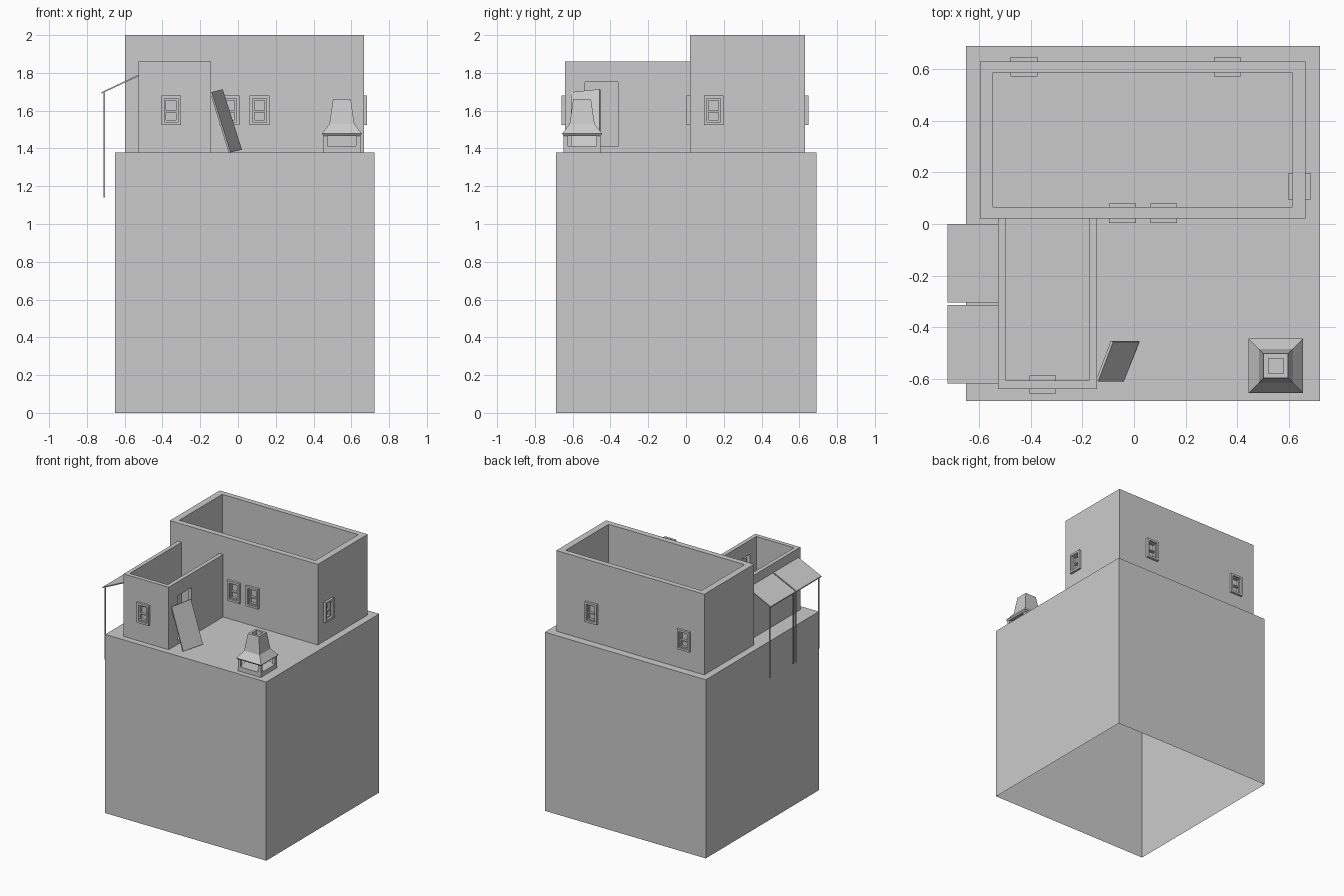
import bpy, bmesh
from mathutils import Vector

if "Cube" in bpy.data.objects:
    bpy.data.objects.remove(bpy.data.objects["Cube"])


def add_box(bm, lo, hi):
    lo, hi = Vector(lo), Vector(hi)
    for v in bmesh.ops.create_cube(bm, size=1)["verts"]:
        v.co = Vector(((lo[i] + hi[i]) / 2 + v.co[i] * (hi[i] - lo[i]) for i in range(3)))


def finish(name, bm):
    bmesh.ops.recalc_face_normals(bm, faces=bm.faces)
    me = bpy.data.meshes.new(name)
    bm.to_mesh(me)
    bm.free()
    ob = bpy.data.objects.new(name, me)
    bpy.context.collection.objects.link(ob)
    return ob


def boxes(name, *pairs):
    bm = bmesh.new()
    for lo, hi in pairs:
        add_box(bm, lo, hi)
    return finish(name, bm)


def cut(ob, lo, hi):
    cutter = boxes("cutter", (lo, hi))
    mod = ob.modifiers.new("cut", "BOOLEAN")
    mod.object, mod.operation, mod.solver = cutter, "DIFFERENCE", "EXACT"
    bpy.context.view_layer.objects.active = ob
    bpy.ops.object.modifier_apply(modifier=mod.name)
    bpy.data.objects.remove(cutter)


def window(wall, name, axis, u, lo, hi):
    """Opening plus framed window; u is the centre along the wall, lo..hi the depth."""
    def bar(u0, u1, z0, z1, d0, d1):
        if axis == "y":
            return (u + u0, d0, z0), (u + u1, d1, z1)
        return (d0, u + u0, z0), (d1, u + u1, z1)
    z0, z1, w, t, s = 1.525, 1.68, 0.052, 0.016, 0.009
    cut(wall, *bar(-w + 0.006, w - 0.006, z0 + 0.006, z1 - 0.006, lo - 0.02, hi + 0.02))
    m, a = (lo + hi) / 2, w - t
    e = 0.024
    boxes(name,
          # outer frame
          bar(-w, -a, z0, z1, lo, hi), bar(a, w, z0, z1, lo, hi),
          bar(-a, a, z0, z0 + t, lo, hi), bar(-a, a, z1 - t, z1, lo, hi),
          # sash and middle rail
          bar(-a, -a + s, z0 + t, z1 - t, m - e, m + e), bar(a - s, a, z0 + t, z1 - t, m - e, m + e),
          bar(-a + s, a - s, z0 + t, z0 + t + s, m - e, m + e),
          bar(-a + s, a - s, z1 - t - s, z1 - t, m - e, m + e),
          bar(-a + s, a - s, 1.591, 1.600, m - e, m + e),
          # pane
          bar(-a + s, a - s, z0 + t + s, z1 - t - s, m - 0.004, m + 0.004))


F = 1.378  # terrace level

# hollow lower block, open underneath
bm = bmesh.new()
add_box(bm, (-0.652, -0.687, 0), (0.722, 0.69, F))
bm.faces.ensure_lookup_table()
bottom = min(bm.faces, key=lambda f: f.calc_center_median().z)
bmesh.ops.delete(bm, geom=[bottom], context="FACES_ONLY")
finish("lower_block", bm)

# roofless main room
main = boxes("main_room_walls", ((-0.597, 0.022, F), (0.666, 0.63, 2.0)))
cut(main, (-0.546, 0.066, F - 0.1), (0.615, 0.588, 2.1))
window(main, "front_window_left", "y", -0.045, 0.003, 0.08)
window(main, "front_window_right", "y", 0.114, 0.003, 0.08)
window(main, "back_window_left", "y", -0.427, 0.573, 0.648)
window(main, "back_window_right", "y", 0.362, 0.573, 0.648)
window(main, "side_window", "x", 0.146, 0.6, 0.684)

# side room, three walls against the main room, with a doorway
side = boxes("side_room_walls", ((-0.528, -0.64, F), (-0.143, 0.022, 1.86)))
cut(side, (-0.497, -0.608, F - 0.1), (-0.174, 0.1, 2.0))
cut(side, (-0.25, -0.534, 1.41), (-0.1, -0.36, 1.752))
window(side, "side_room_window", "y", -0.354, -0.658, -0.588)

# loose door leaning on the wall
bm = bmesh.new()
quad = [Vector(p) for p in ((-0.04, -0.61, 1.38), (0.021, -0.457, 1.394),
                            (-0.081, -0.457, 1.714), (-0.139, -0.61, 1.698))]
n = (quad[1] - quad[0]).cross(quad[3] - quad[0]).normalized() * 0.01
front = [bm.verts.new(p) for p in quad]
back = [bm.verts.new(p - n) for p in quad]
bm.faces.new(front)
bm.faces.new(back[::-1])
for i in range(4):
    j = (i + 1) % 4
    bm.faces.new((front[i], back[i], back[j], front[j]))
finish("leaning_door", bm)

# awnings with thin posts
for k, (y0, y1) in enumerate(((-0.618, -0.314), (-0.304, 0.0))):
    bm = bmesh.new()
    add_box(bm, (-0.723, y0, 0), (-0.527, y1, 0.008))
    for v in bm.verts:
        v.co.z += 1.69 + (v.co.x + 0.723) / 0.196 * 0.092
    finish(f"awning_{k + 1}", bm)
    boxes(f"awning_posts_{k + 1}", *[((-0.712, y - 0.004, 1.14), (-0.704, y + 0.004, 1.697))
                                     for y in (y0 + 0.01, y1 - 0.01)])

# outdoor fireplace: slab, corner posts, tapered hood with flue
cx, cy, r = 0.55, -0.55, 0.098
parts = [((cx - r, cy - r, F), (cx + r, cy + r, 1.413))]
for sx in (-1, 1):
    for sy in (-1, 1):
        xs = sorted((cx + sx * r, cx + sx * (r - 0.022)))
        ys = sorted((cy + sy * r, cy + sy * (r - 0.022)))
        parts.append(((xs[0], ys[0], 1.413), (xs[1], ys[1], 1.47)))
boxes("fireplace_base", *parts)

bm = bmesh.new()
profile = ((0.076, 1.467), (0.098, 1.467), (0.106, 1.478), (0.066, 1.53), (0.047, 1.66), (0.029, 1.66),
           (0.029, 1.63), (0.05, 1.53), (0.076, 1.467))
rings = [[bm.verts.new((cx + sx * h, cy + sy * h, z))
          for sx, sy in ((-1, -1), (1, -1), (1, 1), (-1, 1))] for h, z in profile[:-1]]
for a, b in zip(rings, rings[1:] + rings[:1]):
    for i in range(4):
        j = (i + 1) % 4
        bm.faces.new((a[i], a[j], b[j], b[i]))
finish("fireplace_hood", bm)
